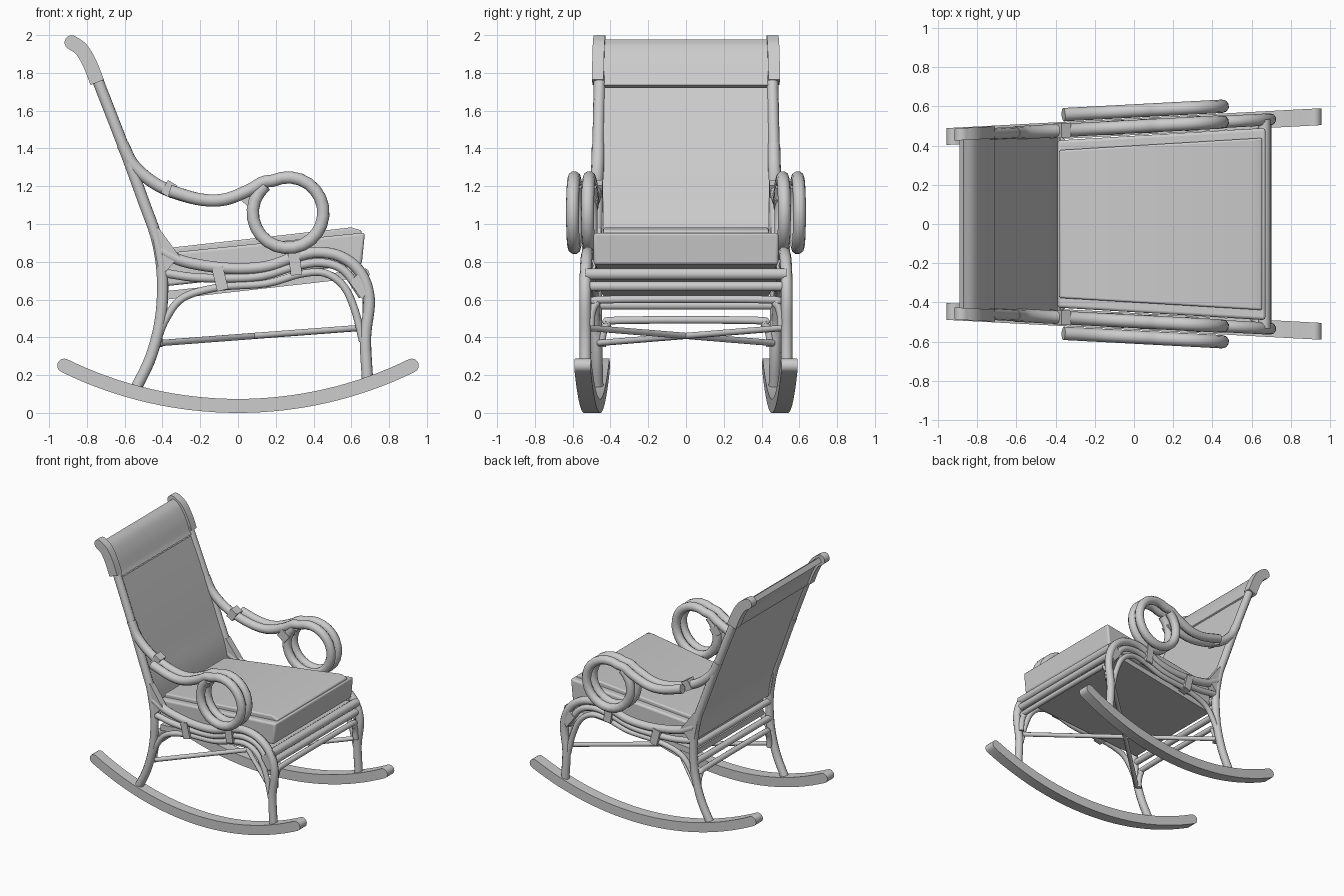
import bpy, bmesh, math
from mathutils import Vector

cube = bpy.data.objects.get("Cube")
if cube:
    bpy.data.objects.remove(cube, do_unlink=True)

grey = bpy.data.materials.new("plain_grey")
grey.use_nodes = True
grey.diffuse_color = (0.6, 0.6, 0.6, 1)
grey.node_tree.nodes["Principled BSDF"].inputs["Base Color"].default_value = (0.6, 0.6, 0.6, 1)


def side_y(x, offset=0.0):
    """Side frames splay outward towards the sitter's knees."""
    return 0.497 + 0.053 * x + offset


def smooth(points, steps=6):
    """Catmull-Rom samples through the points."""
    p = [Vector(q) for q in points]
    p = [2 * p[0] - p[1]] + p + [2 * p[-1] - p[-2]]
    out = []
    for a, b, c, d in zip(p, p[1:], p[2:], p[3:]):
        for i in range(steps):
            t = i / steps
            out.append(0.5 * (2 * b + (c - a) * t + (2 * a - 5 * b + 4 * c - d) * t * t
                              + (3 * b - a - 3 * c + d) * t ** 3))
    return out + [p[-2]]


def activate(obj):
    bpy.ops.object.select_all(action='DESELECT')
    obj.select_set(True)
    bpy.context.view_layer.objects.active = obj


def tube(name, path, radius):
    curve = bpy.data.curves.new(name, 'CURVE')
    curve.dimensions = '3D'
    curve.bevel_depth = radius
    curve.bevel_resolution = 3
    curve.use_fill_caps = True
    spline = curve.splines.new('POLY')
    spline.points.add(len(path) - 1)
    for point, co in zip(spline.points, path):
        point.co = (*co, 1)
    obj = bpy.data.objects.new(name, curve)
    bpy.context.collection.objects.link(obj)
    curve.materials.append(grey)
    activate(obj)
    bpy.ops.object.convert(target='MESH')
    bpy.ops.object.shade_smooth_by_angle(angle=math.radians(50))


def side_tube(name, profile, radius, sign, offset=0.0):
    tube(name, [(x, sign * side_y(x, offset), z) for x, z in profile], radius)


def prism(name, outline, y0, y1, bevel=0.0):
    """Extrude an xz outline between two y functions of x."""
    bm = bmesh.new()
    a = [bm.verts.new((x, y0(x), z)) for x, z in outline]
    b = [bm.verts.new((x, y1(x), z)) for x, z in outline]
    bm.faces.new(a)
    bm.faces.new(b[::-1])
    for i in range(len(a)):
        j = (i + 1) % len(a)
        bm.faces.new((a[i], b[i], b[j], a[j]))
    bmesh.ops.recalc_face_normals(bm, faces=bm.faces)
    mesh = bpy.data.meshes.new(name)
    bm.to_mesh(mesh)
    bm.free()
    mesh.materials.append(grey)
    obj = bpy.data.objects.new(name, mesh)
    bpy.context.collection.objects.link(obj)
    if bevel:
        mod = obj.modifiers.new("soft_edges", 'BEVEL')
        mod.width = bevel
        mod.segments = 3
    activate(obj)
    bpy.ops.object.shade_smooth_by_angle(angle=math.radians(35))


def side_prism(name, outline, sign, half, offset=0.0):
    prism(name, outline, lambda x: sign * side_y(x, offset - half),
          lambda x: sign * side_y(x, offset + half))


def band(line, half, round_start=False, round_end=False):
    """Outline of a strip following a line, with optional round ends."""
    line = [Vector(p) for p in line]
    left, right = [], []
    for i, p in enumerate(line):
        t = (line[min(i + 1, len(line) - 1)] - line[max(i - 1, 0)]).normalized()
        n = Vector((-t.y, t.x)) * half
        left.append(p + n)
        right.append(p - n)

    def cap(centre, start):
        angle = math.atan2(start.y - centre.y, start.x - centre.x)
        return [centre + half * Vector((math.cos(angle - math.pi * k / 8),
                                        math.sin(angle - math.pi * k / 8))) for k in range(1, 8)]
    out = left + (cap(line[-1], left[-1]) if round_end else []) + right[::-1]
    return out + (cap(line[0], right[0]) if round_start else [])


# Shared side profiles (x, z)
R = 2.09
reach = math.asin(0.92 / R)
rocker = [(R * math.sin(reach * k / 16), 0.037 + R - R * math.cos(reach * k / 16))
          for k in range(-16, 17)]
back_post = smooth([(-0.54, 0.13), (-0.46, 0.3), (-0.41, 0.5), (-0.4, 0.72), (-0.43, 0.92),
                    (-0.5, 1.12), (-0.61, 1.42), (-0.75, 1.78)])
post_cap = smooth([(-0.745, 1.75), (-0.785, 1.85), (-0.83, 1.925), (-0.88, 1.961)])
top_rail = smooth([(-0.41, 0.86), (-0.28, 0.8), (-0.05, 0.765), (0.15, 0.775), (0.3, 0.825),
                   (0.42, 0.85), (0.55, 0.825), (0.65, 0.74), (0.695, 0.6), (0.675, 0.4),
                   (0.685, 0.18)])
mid_rail = smooth([(-0.39, 0.74), (-0.2, 0.715), (0.1, 0.72), (0.3, 0.775), (0.44, 0.795),
                   (0.56, 0.755), (0.66, 0.62)])
low_rail = smooth([(-0.43, 0.38), (-0.38, 0.5), (-0.29, 0.61), (-0.1, 0.665), (0.15, 0.685),
                   (0.33, 0.735), (0.46, 0.74), (0.56, 0.67), (0.62, 0.54), (0.66, 0.38)])
scroll = [(0.265 + 0.187 * math.cos(a), 1.06 + 0.187 * math.sin(a))
          for a in [math.radians(115 - 15 * k) for k in range(24)]]
sweep = [(-0.36, 1.175), (-0.2, 1.13), (-0.07, 1.13), (0.06, 1.18), (0.13, 1.22)]
inner_arm = smooth([(-0.61, 1.42), (-0.56, 1.32), (-0.47, 1.235)] + sweep + scroll[:1]) + \
    [Vector(p) for p in scroll[1:]]
outer_arm = smooth(sweep + scroll[:1]) + [Vector(p) for p in scroll[1:]]

# Side frames
for side, s in (("left", 1), ("right", -1)):
    side_prism(side + "_rocker", band(rocker, 0.037, True, True), s, 0.043)
    side_tube(side + "_back_post", back_post, 0.031, s)
    side_prism(side + "_post_cap", band(post_cap, 0.038, False, True), s, 0.031, 0.008)
    side_tube(side + "_front_leg_and_rail", top_rail, 0.031, s)
    side_tube(side + "_middle_rail", mid_rail, 0.024, s)
    side_tube(side + "_lower_rail", low_rail, 0.021, s)
    side_tube(side + "_inner_arm", inner_arm, 0.034, s)
    side_tube(side + "_outer_arm", outer_arm, 0.034, s, 0.08)
    # Wrapped joints
    side_prism(side + "_back_binding", band([(-0.11, 0.77), (-0.08, 0.65)], 0.03), s, 0.036)
    side_prism(side + "_front_binding", band([(0.29, 0.88), (0.31, 0.73)], 0.03), s, 0.036)
    side_prism(side + "_scroll_binding", band([(0.04, 1.15), (0.1, 1.1)], 0.035), s, 0.036)
    side_prism(side + "_post_gusset", [(-0.46, 0.98), (-0.42, 0.98), (-0.31, 0.83),
                                       (-0.38, 0.75), (-0.42, 0.76)], s, 0.026)
    side_prism(side + "_leg_gusset", [(0.59, 0.69), (0.64, 0.74), (0.69, 0.66),
                                      (0.66, 0.6)], s, 0.026)
    side_prism(side + "_arm_binding", band([(-0.39, 1.2), (-0.34, 1.17)], 0.038), s, 0.037)
    # Diagonal stretcher
    tube(side + "_cross_stretcher", [(-0.41, -s * 0.46, 0.37), (0.65, s * 0.52, 0.45)], 0.017)

# Cross rails between the sides
for name, x, z, r in (("front_upper_rail", 0.665, 0.735, 0.032), ("front_lower_rail", 0.675, 0.67, 0.027),
                      ("back_upper_rail", -0.4, 0.7, 0.025), ("back_lower_rail", -0.405, 0.57, 0.025)):
    tube(name, [(x, -side_y(x), z), (x, side_y(x), z)], r)
for name, x, top in (("front_arch", 0.68, 0.6), ("back_arch", -0.42, 0.49)):
    w = side_y(x) - 0.03
    half = [(w, top - 0.14), (w - 0.005, top - 0.07), (w - 0.03, top - 0.02), (w - 0.09, top)]
    tube(name, smooth([(x, y, z) for y, z in half] + [(x, -y, z) for y, z in half[::-1]]), 0.021)

# Back sling and headrest wrap
lower_back = [p for p in back_post if 0.74 < p.y < 1.76]
prism("back_panel", band(lower_back, 0.012), lambda x: -0.44, lambda x: 0.44)
prism("headrest_wrap", band([(-0.73, 1.725)] + post_cap, 0.02), lambda x: -0.44, lambda x: 0.44)

# Seat board and cushion
def seat_half(x, inset=0.0):
    return 0.45 + 0.06 * x - inset


prism("seat_board", [(-0.38, 0.6), (0.64, 0.715), (0.64, 0.755), (-0.38, 0.645)],
      lambda x: -seat_half(x), lambda x: seat_half(x))
prism("seat_cushion", [(-0.39, 0.67), (0.655, 0.785), (0.672, 0.955), (-0.39, 0.845)],
      lambda x: -seat_half(x), lambda x: seat_half(x), 0.015)
prism("cushion_crown", [(-0.38, 0.8), (0.65, 0.9), (0.655, 0.965), (0.6, 0.982), (-0.38, 0.872)],
      lambda x: -seat_half(x, 0.05), lambda x: seat_half(x, 0.05), 0.01)
